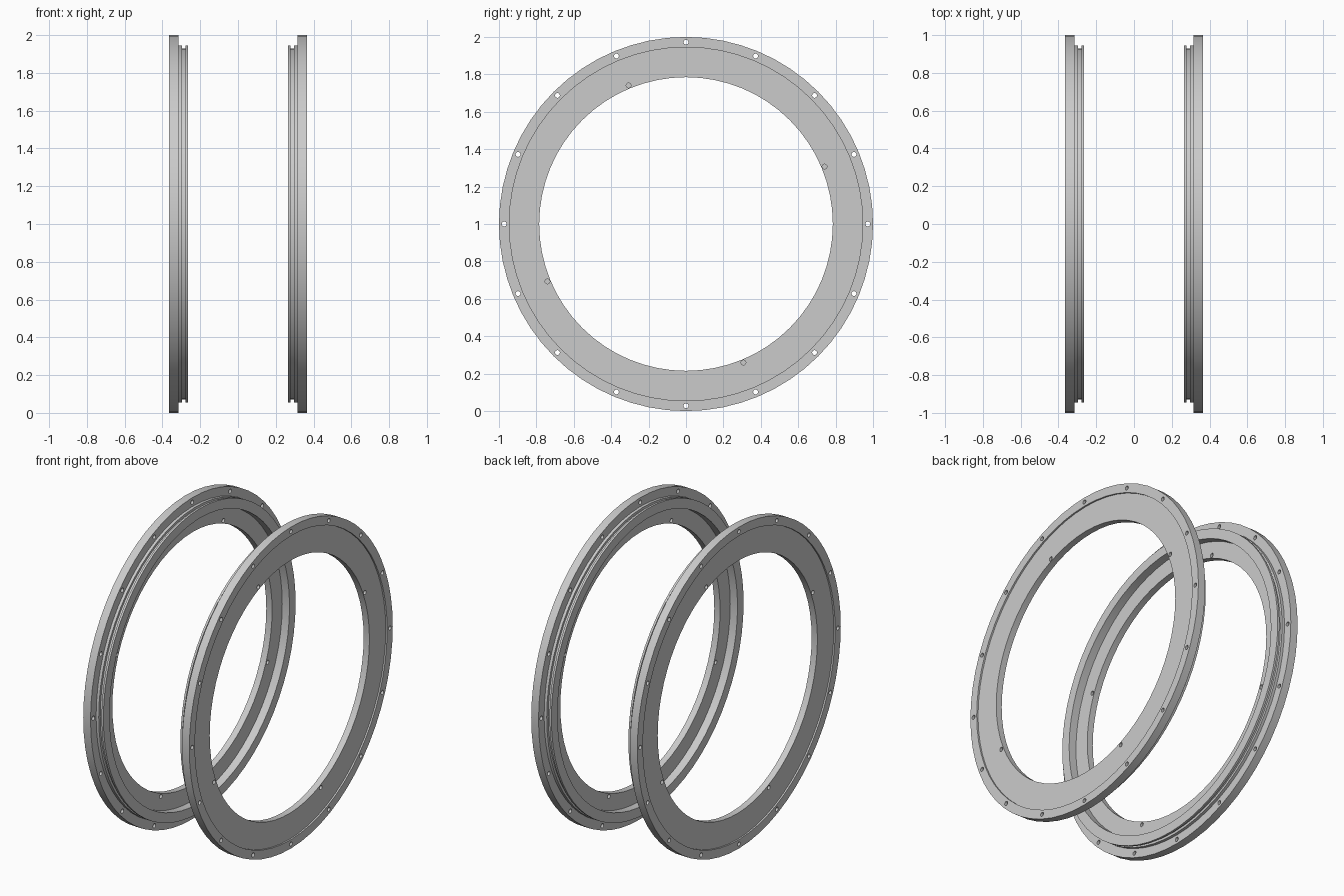
import bpy, bmesh
from math import sin, cos, pi, radians
from mathutils import Matrix, Vector

if "Cube" in bpy.data.objects:
    bpy.data.objects.remove(bpy.data.objects["Cube"])

SEG = 64
# ring cross-section as (x, radius), outer face at x = 0.365
PROFILE = [(0.365, 1.0), (0.315, 1.0), (0.315, 0.945), (0.297, 0.945),
           (0.297, 0.93), (0.278, 0.93), (0.278, 0.945), (0.265, 0.945),
           (0.265, 0.885), (0.315, 0.885), (0.315, 0.785), (0.355, 0.785),
           (0.355, 0.945), (0.365, 0.945)]


def make_object(name, bm):
    bmesh.ops.recalc_face_normals(bm, faces=bm.faces)
    mesh = bpy.data.meshes.new(name)
    bm.to_mesh(mesh)
    bm.free()
    ob = bpy.data.objects.new(name, mesh)
    bpy.context.collection.objects.link(ob)
    return ob


def revolve(name):
    bm = bmesh.new()
    loops = []
    for i in range(SEG):
        a = 2 * pi * i / SEG
        loops.append([bm.verts.new((x, r * cos(a), r * sin(a))) for x, r in PROFILE])
    n = len(PROFILE)
    for i in range(SEG):
        p, q = loops[i], loops[(i + 1) % SEG]
        for j in range(n):
            k = (j + 1) % n
            bm.faces.new((p[j], p[k], q[k], q[j]))
    return make_object(name, bm)


def hole_cutters():
    bm = bmesh.new()
    # sixteen flange bolt holes, then four holes in the inner lip
    spots = [(0.972, radians(22.5 * i)) for i in range(16)]
    spots += [(0.802, radians(22.5 + 90 * i)) for i in range(4)]
    for r, a in spots:
        m = Matrix.Translation((0.32, r * cos(a), r * sin(a))) @ Matrix.Rotation(pi / 2, 4, 'Y')
        bmesh.ops.create_cone(bm, cap_ends=True, segments=16, radius1=0.013,
                              radius2=0.013, depth=0.2, matrix=m)
    ob = make_object("hole_cutters", bm)
    ob.hide_render = True
    return ob


# right ring with drilled holes
ring = revolve("right_flange_ring")
cutter = hole_cutters()
mod = ring.modifiers.new("holes", 'BOOLEAN')
mod.operation = 'DIFFERENCE'
mod.solver = 'EXACT'
mod.object = cutter
bpy.context.view_layer.objects.active = ring
ring.select_set(True)
bpy.ops.object.modifier_apply(modifier=mod.name)
bpy.data.objects.remove(cutter)
bpy.ops.object.shade_smooth_by_angle(angle=radians(30))

# left ring is the same part turned half way round
left = ring.copy()
left.data = ring.data.copy()
left.name = "left_flange_ring"
bpy.context.collection.objects.link(left)
left.data.transform(Matrix.Rotation(pi, 4, 'Z'))
for ob in (ring, left):
    ob.data.transform(Matrix.Translation((0, 0, 1)))
